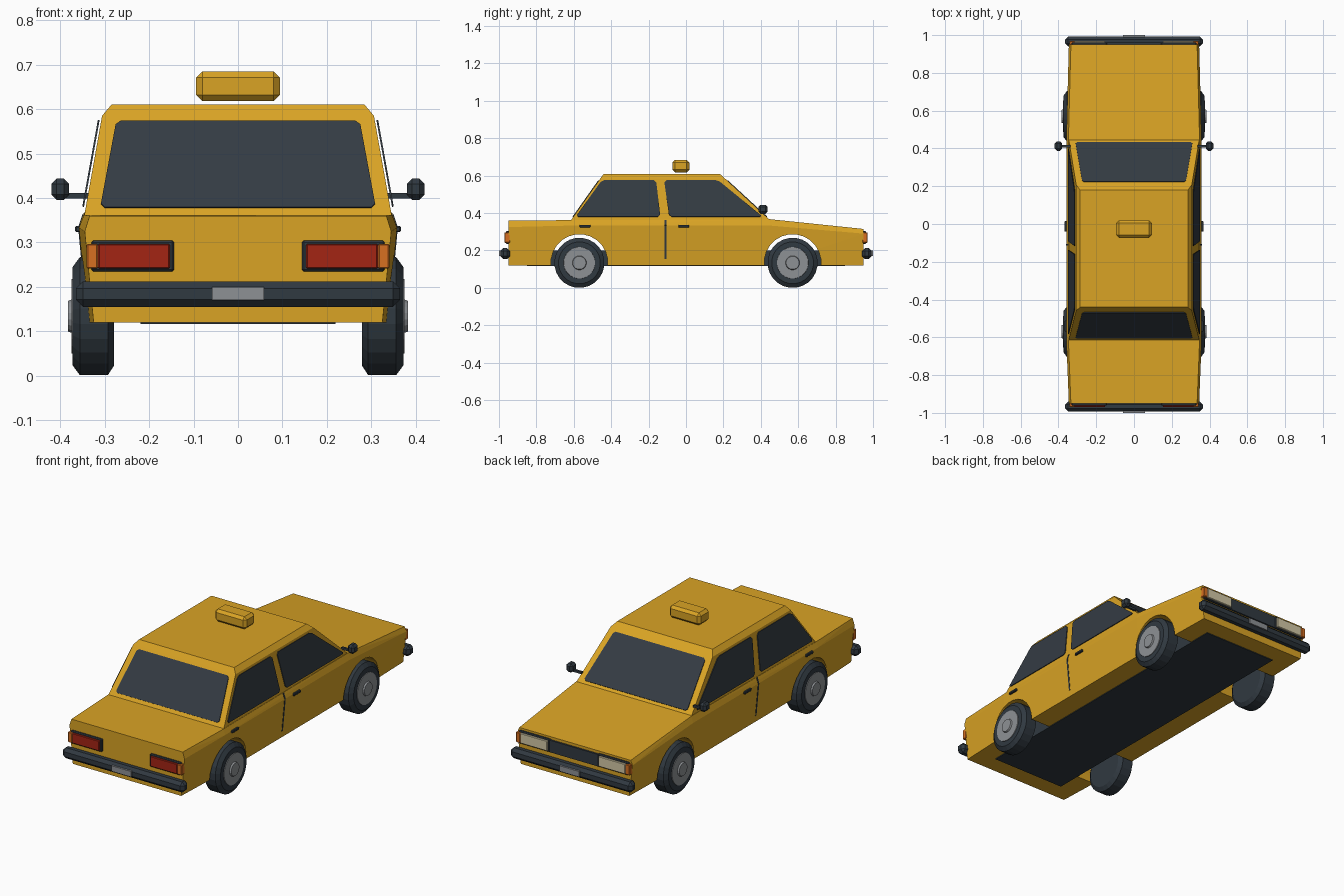
import bpy, bmesh, math
from mathutils import Vector

cube = bpy.data.objects.get("Cube")
if cube:
    bpy.data.objects.remove(cube, do_unlink=True)


def material(name, rgb):
    m = bpy.data.materials.new(name)
    m.use_nodes = True
    m.diffuse_color = (*rgb, 1)
    bsdf = next(n for n in m.node_tree.nodes if n.type == 'BSDF_PRINCIPLED')
    bsdf.inputs["Base Color"].default_value = (*rgb, 1)
    return m


YELLOW = material("taxi yellow", (0.70, 0.37, 0.018))
DARK = material("dark trim", (0.03, 0.041, 0.052))
GLASS = material("dark glass", (0.034, 0.044, 0.056))
RED = material("tail red", (0.37, 0.018, 0.007))
ORANGE = material("signal orange", (0.68, 0.16, 0.015))
CREAM = material("headlight cream", (0.65, 0.58, 0.38))
GREY = material("metal grey", (0.27, 0.285, 0.3))


def finish(name, bm, mat):
    bmesh.ops.recalc_face_normals(bm, faces=bm.faces)
    mesh = bpy.data.meshes.new(name)
    bm.to_mesh(mesh)
    bm.free()
    mesh.materials.append(mat)
    ob = bpy.data.objects.new(name, mesh)
    bpy.context.collection.objects.link(ob)
    return ob


def hull(name, points, mat):
    """Convex solid through the points, with flat regions merged."""
    bm = bmesh.new()
    for p in points:
        bm.verts.new(p)
    bmesh.ops.convex_hull(bm, input=bm.verts)
    loose = [v for v in bm.verts if not v.link_faces]
    bmesh.ops.delete(bm, geom=loose, context='VERTS')
    bmesh.ops.dissolve_limit(bm, angle_limit=0.01, verts=bm.verts, edges=bm.edges)
    return finish(name, bm, mat)


def box(name, lo, hi, mat, chamfer=0):
    bm = bmesh.new()
    bmesh.ops.create_cube(bm, size=1)
    for v in bm.verts:
        v.co = [(a + b) / 2 + c * abs(b - a) for a, b, c in zip(lo, hi, v.co)]
    if chamfer:
        bmesh.ops.bevel(bm, geom=bm.edges[:], offset=chamfer, segments=1, affect='EDGES')
    return finish(name, bm, mat)


def panel(name, points, mat, lift=0.004, cut=0.0):
    """Thin plate on a plane, with optional clipped corners."""
    pts = [Vector(p) for p in points]
    if cut:
        n = len(pts)
        pts = [p + (q - p).normalized() * cut for i, p in enumerate(pts)
               for q in (pts[i - 1], pts[(i + 1) % n])]
    normal = (pts[2] - pts[0]).cross(pts[-1] - pts[0]).normalized()
    mid = sum(pts, Vector()) / len(pts)
    if normal.dot(mid - Vector((0, 0, 0.3))) < 0:
        normal.negate()
    return hull(name, [p + normal * d for p in pts for d in (lift - 0.004, lift)], mat)


def rings(name, y, z, stations, mat, sides=24):
    """Round solid along x from (x, radius) stations."""
    pts = []
    for x, r in stations:
        for i in range(sides):
            a = math.tau * (i + 0.5) / sides
            pts.append((x, y + r * math.cos(a), z + r * math.sin(a)))
    return hull(name, pts, mat)


# Lower body: stations of y, crease height, top height, and width change
body_points = []
for y, crease, top, dx in ((-0.95, 0.325, 0.36, -0.013), (-0.62, 0.333, 0.362, 0),
                           (0.45, 0.333, 0.367, 0), (0.95, 0.29, 0.315, -0.013)):
    for s in (1, -1):
        for x, z in ((0.338, 0.12), (0.358, crease), (0.347, top)):
            body_points.append((s * (x + dx), y, z))
body = hull("body", body_points, YELLOW)

# Wheel arches cut across the body
AXLES = (("rear", -0.57), ("front", 0.57))
for end, y in AXLES:
    cutter = rings("arch_cutter", y, 0.135, ((-0.5, 0.152), (0.5, 0.152)), YELLOW)
    cutter.hide_render = True
    mod = body.modifiers.new("arch", 'BOOLEAN')
    mod.object = cutter
    mod.solver = 'EXACT'
    bpy.context.view_layer.objects.active = body
    bpy.ops.object.modifier_apply(modifier=mod.name)
    bpy.data.objects.remove(cutter, do_unlink=True)

box("underbody", (-0.22, -0.85, 0.116), (0.22, 0.85, 0.2), DARK)

# Cabin with chamfered roof edges
hull("cabin", [(s * x, y, z) for s in (1, -1) for x, y, z in (
    (0.347, -0.62, 0.355), (0.347, 0.457, 0.355),
    (0.306, -0.458, 0.585), (0.306, 0.208, 0.585),
    (0.285, -0.44, 0.61), (0.285, 0.18, 0.61))], YELLOW)


# Windscreen and rear window lie on the sloping ends of the cabin
def slope(z, low, high):
    return low + (high - low) * (z - 0.355) / 0.255


for name, low, high in (("rear_window", -0.62, -0.44), ("windscreen", 0.457, 0.18)):
    panel(name, [(x, slope(z, low, high), z) for x, z in
                 ((-0.31, 0.378), (0.31, 0.378), (0.274, 0.572), (-0.274, 0.572))],
          GLASS, cut=0.01)


def glass_x(z):
    return 0.347 - (z - 0.378) * 0.18


for side, s in (("left", 1), ("right", -1)):
    # Side windows
    for name, outline in (
            ("rear", ((-0.59, 0.38), (-0.137, 0.38), (-0.16, 0.575), (-0.45, 0.575))),
            ("front", ((-0.09, 0.38), (0.41, 0.38), (0.172, 0.575), (-0.117, 0.575)))):
        panel(f"{side}_{name}_side_window",
              [(s * glass_x(z), y, z) for y, z in outline], GLASS, cut=0.012)

    # Door gap and handles
    panel(f"{side}_door_gap", [(s * x, y, z) for x, y, z in (
        (0.341, -0.114, 0.155), (0.341, -0.105, 0.155),
        (0.358, -0.105, 0.335), (0.358, -0.114, 0.335))], DARK, lift=0.002)
    panel(f"{side}_door_gap_top", [(s * x, y, z) for x, y, z in (
        (0.358, -0.114, 0.333), (0.358, -0.105, 0.333),
        (0.348, -0.105, 0.363), (0.348, -0.114, 0.363))], DARK, lift=0.002)
    for name, y in (("rear", -0.54), ("front", -0.012)):
        box(f"{side}_{name}_door_handle", (s * 0.352, y - 0.029, 0.323),
            (s * 0.367, y + 0.029, 0.337), DARK, 0.003)

    # Mirrors on short arms
    box(f"{side}_mirror_arm", (s * 0.335, 0.405, 0.399), (s * 0.39, 0.417, 0.411), DARK)
    box(f"{side}_mirror", (s * 0.38, 0.387, 0.396), (s * 0.42, 0.437, 0.444), DARK, 0.012)

    # Wheels: tyre, disc and hub cap
    for end, y in AXLES:
        wheel = f"{side}_{end}"
        rings(wheel + "_tyre", y, 0.134, [(s * x, r) for x, r in (
            (0.279, 0.112), (0.293, 0.134), (0.356, 0.134), (0.372, 0.112))], DARK)
        rings(wheel + "_wheel_disc", y, 0.134,
              [(s * 0.36, 0.088), (s * 0.375, 0.084)], GREY)
        rings(wheel + "_hub_cap", y, 0.134,
              [(s * 0.37, 0.04), (s * 0.383, 0.035)], GREY, 16)

    # Lamps at both ends
    for end, e, lens in (("tail", -1, RED), ("head", 1, CREAM)):
        lamp = f"{side}_{end}_lamp"
        box(lamp + "_frame", (s * 0.144, e * 0.94, 0.235), (s * 0.33, e * 0.962, 0.304), DARK, 0.004)
        box(lamp, (s * 0.153, e * 0.95, 0.241), (s * 0.315, e * 0.97, 0.297), lens, 0.003)
        box(f"{side}_{end}_signal", (s * 0.315, e * 0.942, 0.241),
            (s * 0.341, e * 0.97, 0.297), ORANGE, 0.003)

# Bumpers with number plates
for end, e in (("rear", -1), ("front", 1)):
    box(end + "_bumper", (-0.365, e * 0.94, 0.155), (0.365, e * 0.993, 0.212), DARK, 0.016)
    box(end + "_number_plate", (-0.059, e * 0.99, 0.17), (0.059, e, 0.2), GREY)

box("grille", (-0.146, 0.94, 0.235), (0.146, 0.96, 0.3), DARK)

# Roof sign
box("roof_sign", (-0.094, -0.073, 0.618), (0.094, 0.018, 0.685), YELLOW, 0.014)
